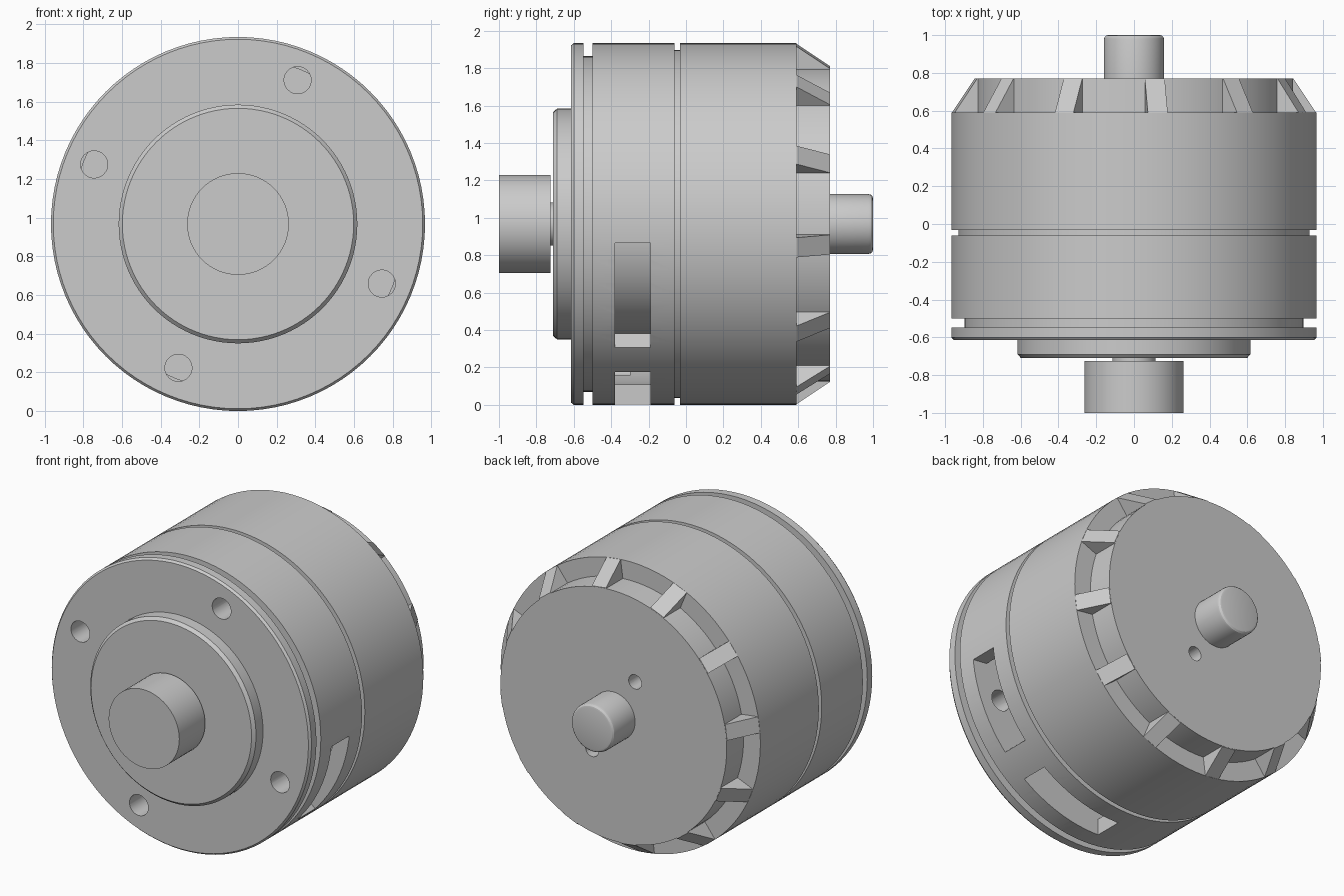
import bpy, bmesh, math
from mathutils import Matrix, Vector

if "Cube" in bpy.data.objects:
    bpy.data.objects.remove(bpy.data.objects["Cube"])

R, CZ, SEG = 0.967, 0.967, 96
CENTRE = Vector((0, 0, CZ))


def finish(name, bm):
    bmesh.ops.remove_doubles(bm, verts=bm.verts, dist=1e-5)
    bmesh.ops.recalc_face_normals(bm, faces=bm.faces)
    mesh = bpy.data.meshes.new(name)
    bm.to_mesh(mesh)
    bm.free()
    ob = bpy.data.objects.new(name, mesh)
    bpy.context.collection.objects.link(ob)
    return ob


def lathe(name, profile, start=0, sweep=360, steps=SEG, closed=False, centre=(0, CZ)):
    """Turn a (y, radius) profile about an axis along y; a partial sweep gets end caps."""
    bm = bmesh.new()
    rings = []
    for i in range(steps if sweep == 360 else steps + 1):
        a = math.radians(start + sweep * i / steps)
        rings.append([bm.verts.new((centre[0] + r * math.cos(a), y, centre[1] + r * math.sin(a)))
                      for y, r in profile])
    n = len(profile)
    for i in range(steps):
        p, q = rings[i], rings[(i + 1) % len(rings)]
        for j in range(n if closed else n - 1):
            k = (j + 1) % n
            if profile[j][1] == 0:
                bm.faces.new((p[j], p[k], q[k]))
            elif profile[k][1] == 0:
                bm.faces.new((p[j], p[k], q[j]))
            else:
                bm.faces.new((p[j], p[k], q[k], q[j]))
    if sweep < 360:
        bm.faces.new(rings[0])
        bm.faces.new(rings[-1])
    loose = [v for v in bm.verts if not v.link_edges]
    bmesh.ops.delete(bm, geom=loose, context='VERTS')
    # close the axis poles
    for y, r in profile:
        if r == 0:
            pole = [v for v in bm.verts if abs(v.co.y - y) < 1e-6
                    and abs(v.co.x - centre[0]) < 1e-6 and abs(v.co.z - centre[1]) < 1e-6]
            bmesh.ops.pointmerge(bm, verts=pole, merge_co=(centre[0], y, centre[1]))
    return finish(name, bm)


def rod(name, y0, y1, r, x=0, z=0, steps=32):
    return lathe(name, [(y0, 0), (y0, r), (y1, r), (y1, 0)], steps=steps, centre=(x, CZ + z))


def cut(ob, cutters):
    for c in cutters:
        m = ob.modifiers.new("cut", 'BOOLEAN')
        m.operation, m.solver, m.object = 'DIFFERENCE', 'EXACT', c
    dg = bpy.context.evaluated_depsgraph_get()
    mesh = bpy.data.meshes.new_from_object(ob.evaluated_get(dg))
    ob.modifiers.clear()
    ob.data = mesh
    for c in cutters:
        bpy.data.objects.remove(c)


# Front housing with rim groove and pilot boss
front = lathe("front_housing", [
    (-0.71, 0), (-0.71, 0.598), (-0.69, 0.617), (-0.615, 0.617), (-0.615, 0.955), (-0.60, R),
    (-0.547, R), (-0.547, 0.897), (-0.5, 0.897), (-0.5, R), (-0.062, R), (-0.062, 0.90), (-0.062, 0)])
cutters = [lathe("cavity", [(-0.38, 0.60), (-0.38, 0.86), (-0.12, 0.86), (-0.12, 0.60)], closed=True)]
# Two wire slots on the lower right of the wall
for a in (-43, -92):
    cutters.append(lathe("slot", [(-0.38, 0.8), (-0.38, 1.1), (-0.19, 1.1), (-0.19, 0.8)],
                         a, 37, 14, closed=True))
# Four mounting holes
for k in range(4):
    a = math.radians(67.5 + 90 * k)
    cutters.append(rod("hole", -0.8, -0.3, 0.07, 0.805 * math.cos(a), 0.805 * math.sin(a)))
cut(front, cutters)

# Narrow neck in the groove between the housings
neck = lathe("neck_ring", [(-0.07, 0), (-0.07, 0.93), (-0.02, 0.93), (-0.02, 0)])

# Rear housing with end plate, two small holes
rear = lathe("rear_housing", [(-0.032, 0), (-0.032, R), (0.59, R), (0.59, 0.842), (0.77, 0.842), (0.77, 0)])
cut(rear, [rod("hole", 0.6, 0.9, 0.048, s * 0.16, -s * 0.27) for s in (1, -1)])

# Twelve sloping ribs around the end plate
bm = bmesh.new()
side = [(0.58, 0.80), (0.58, R - 0.002), (0.59, R - 0.002), (0.769, 0.845), (0.769, 0.80)]
for k in range(12):
    rot = Matrix.Rotation(-math.radians(22.5 + 30 * k), 4, 'Y')
    a, b = [[bm.verts.new(rot @ Vector((r, y, w)) + CENTRE) for y, r in side] for w in (-0.053, 0.053)]
    bm.faces.new(a)
    bm.faces.new(b[::-1])
    for i in range(5):
        j = (i + 1) % 5
        bm.faces.new((a[i], b[i], b[j], a[j]))
ribs = finish("rear_ribs", bm)

# Shafts
thin = rod("front_shaft", -0.74, -0.70, 0.115, steps=48)
hub = rod("front_hub", -1.0, -0.725, 0.263, steps=64)
back = lathe("rear_shaft", [(0.75, 0), (0.75, 0.16), (0.975, 0.16), (0.988, 0.157), (0.997, 0.148),
                            (1.0, 0.137), (1.0, 0)], steps=48)

# Smooth the round walls, keep edges crisp
bpy.ops.object.select_all(action='DESELECT')
for ob in (front, neck, rear, ribs, thin, hub, back):
    ob.select_set(True)
bpy.context.view_layer.objects.active = front
bpy.ops.object.shade_smooth_by_angle(angle=math.radians(25))
